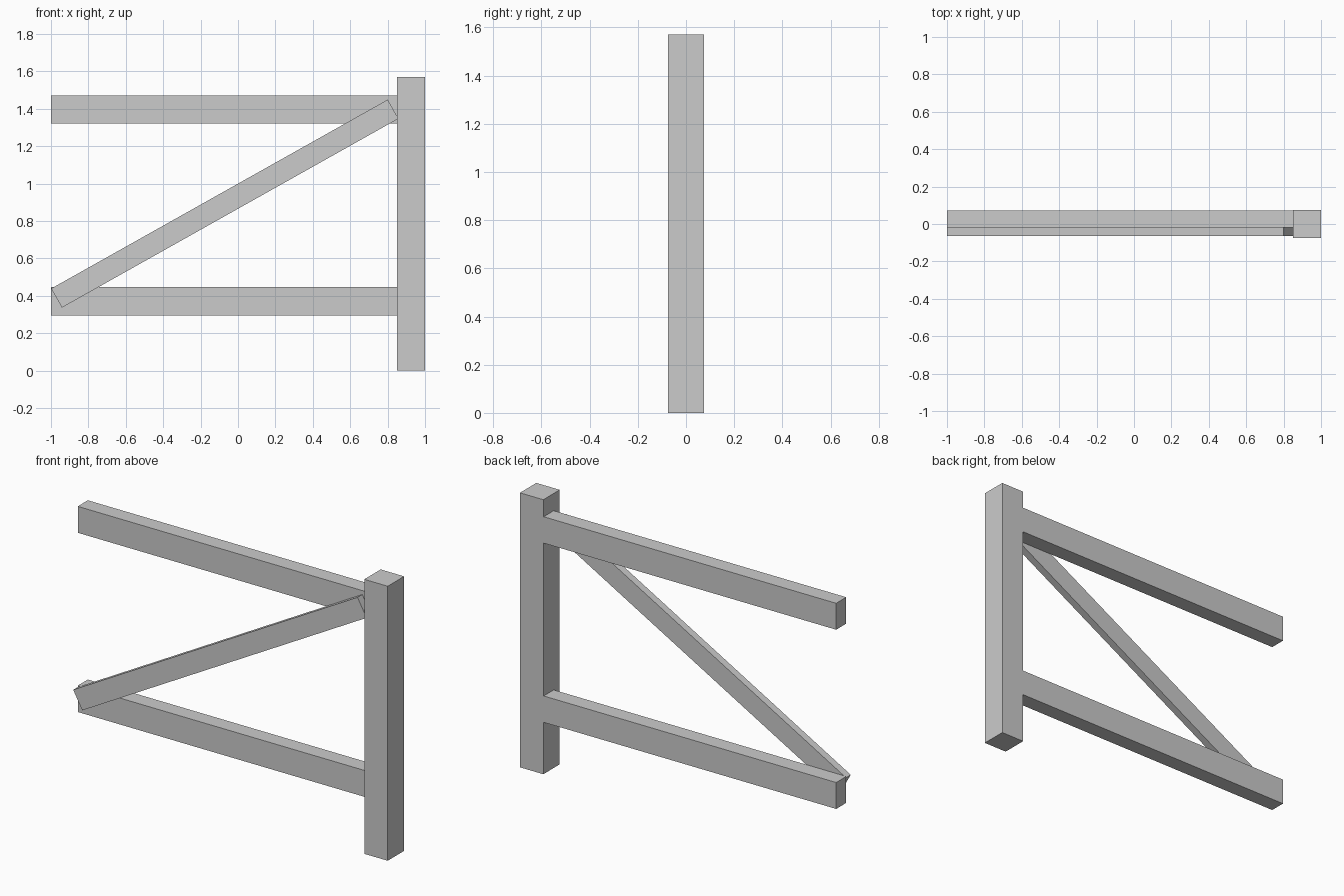
import bpy
from math import atan2, hypot
from mathutils import Matrix, Vector

if "Cube" in bpy.data.objects:
    bpy.data.objects.remove(bpy.data.objects["Cube"])


def beam(name, start, end, y0, y1, height):
    """Box running from start to end (x, z), spanning y0..y1."""
    dx, dz = end[0] - start[0], end[1] - start[1]
    bpy.ops.mesh.primitive_cube_add(size=1)
    ob = bpy.context.object
    ob.name = name
    centre = Vector(((start[0] + end[0]) / 2, (y0 + y1) / 2, (start[1] + end[1]) / 2))
    ob.data.transform(Matrix.Translation(centre)
                      @ Matrix.Rotation(-atan2(dz, dx), 4, 'Y')
                      @ Matrix.Diagonal((hypot(dx, dz), y1 - y0, height, 1)))
    return ob


# Upright end post
beam("post", (0.925, 0), (0.925, 1.57), -0.074, 0.074, 0.148)

# Two horizontal rails butting against the post
for name, z in (("lower_rail", 0.371), ("upper_rail", 1.396)):
    beam(name, (-1, z), (0.851, z), -0.02, 0.071, 0.151)

# Diagonal brace laid on the front of the rails
beam("diagonal_brace", (-0.97, 0.388), (0.829, 1.398), -0.063, -0.02, 0.117)
